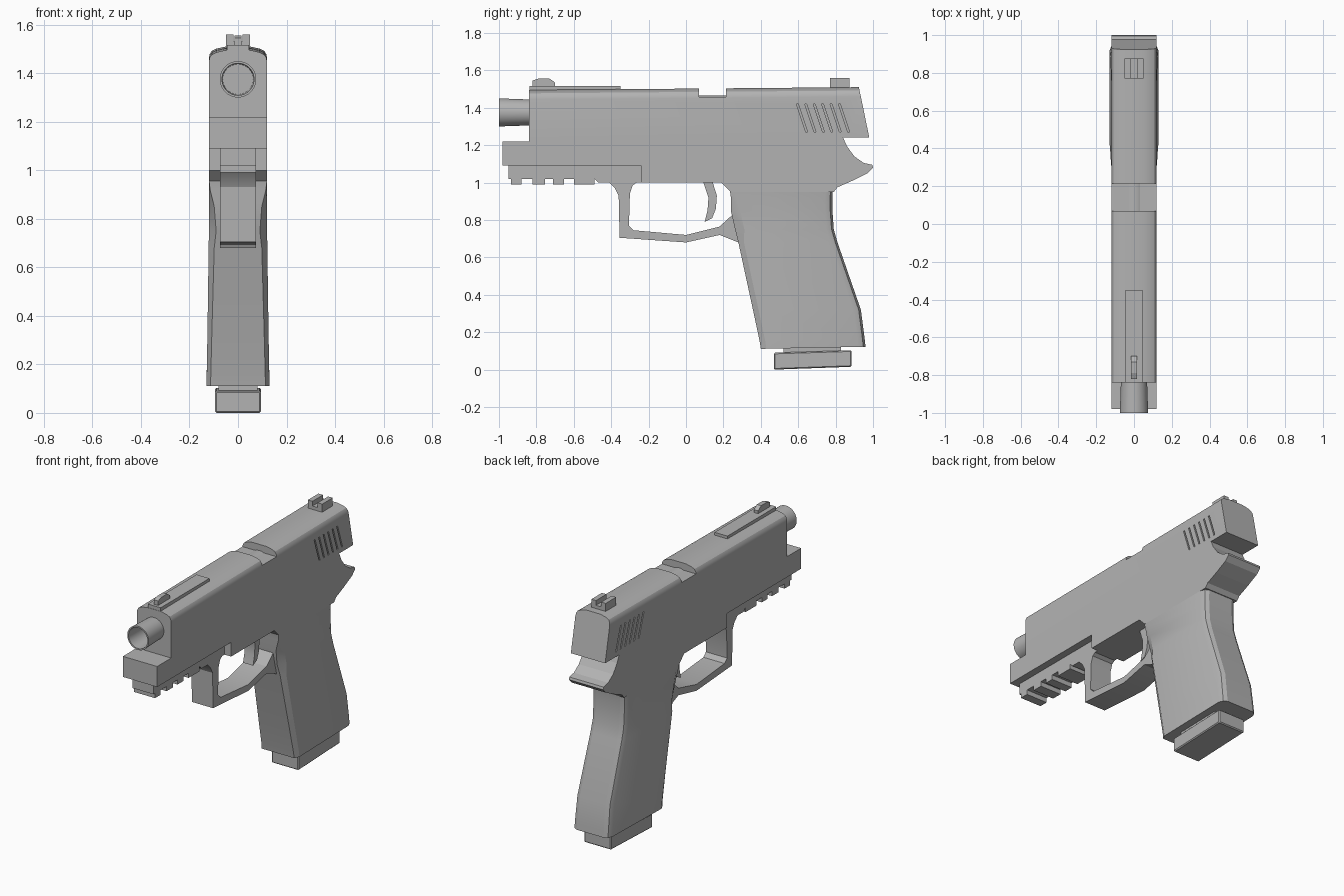
import bpy, bmesh, math

if "Cube" in bpy.data.objects:
    bpy.data.objects.remove(bpy.data.objects["Cube"])

GREY = (0.45, 0.45, 0.45, 1.0)
grey = bpy.data.materials.new("plain grey")
grey.use_nodes = True
grey.diffuse_color = GREY
grey.node_tree.nodes["Principled BSDF"].inputs["Base Color"].default_value = GREY


def loft(name, rings, smooth=None):
    """Join rings of equal length with side faces and cap both ends."""
    bm = bmesh.new()
    loops = [[bm.verts.new(p) for p in ring] for ring in rings]
    n = len(loops[0])
    for a, b in zip(loops, loops[1:]):
        for i in range(n):
            bm.faces.new((a[i], a[(i + 1) % n], b[(i + 1) % n], b[i]))
    bm.faces.new(loops[0])
    bm.faces.new(loops[-1])
    bmesh.ops.recalc_face_normals(bm, faces=bm.faces)
    mesh = bpy.data.meshes.new(name)
    bm.to_mesh(mesh)
    bm.free()
    mesh.materials.append(grey)
    obj = bpy.data.objects.new(name, mesh)
    bpy.context.collection.objects.link(obj)
    if smooth:
        smooth_sharp(obj, smooth)
    return obj


def select_only(obj):
    bpy.ops.object.select_all(action='DESELECT')
    obj.select_set(True)
    bpy.context.view_layer.objects.active = obj


def smooth_sharp(obj, degrees):
    select_only(obj)
    bpy.ops.object.shade_smooth_by_angle(angle=math.radians(degrees))


def plate(name, outline, half, x=0, smooth=None):
    """Side outline of (y, z) points, extruded across the width."""
    return loft(name, [[(x + s * half, y, z) for y, z in outline] for s in (-1, 1)], smooth)


def box(name, half, y0, y1, z0, z1):
    return plate(name, [(y0, z0), (y1, z0), (y1, z1), (y0, z1)], half)


def lathe(name, steps, z, sides=40):
    """Steps of (radius, y) turned about an axis along y."""
    turn = [2 * math.pi * i / sides for i in range(sides)]
    return loft(name, [[(r * math.cos(a), y, z + r * math.sin(a)) for a in turn]
                       for r, y in steps], 35)


def cut(obj, cutter):
    mod = obj.modifiers.new("cut", 'BOOLEAN')
    mod.operation = 'DIFFERENCE'
    mod.solver = 'EXACT'
    mod.object = cutter
    select_only(obj)
    bpy.ops.object.modifier_apply(modifier=mod.name)
    bpy.data.objects.remove(cutter)


# Slide: rounded section with a sloped rear face
half_section = [(0.12, 1.24), (0.12, 1.445), (0.117, 1.463), (0.108, 1.477),
                (0.09, 1.486), (0.05, 1.495)]
section = half_section + [(-x, z) for x, z in reversed(half_section)]
slide = loft("slide", [
    [(x, -0.84, z) for x, z in section],
    [(x, 0.98 - 0.22 * (z - 1.24), z + (0.015 if z > 1.4 else 0)) for x, z in section]])

# Ejection port and slanted grip grooves
cut(slide, box("port_cutter", 0.2, 0.07, 0.215, 1.458, 1.6))
for side in (-1, 1):
    for i in range(6):
        y = 0.64 + 0.045 * i
        cut(slide, plate("groove_cutter", [(y, 1.27), (y + 0.01, 1.27),
                                           (y - 0.04, 1.42), (y - 0.05, 1.42)],
                         0.01, side * 0.12))
smooth_sharp(slide, 28)

# Barrel with open bore, and its chamber showing in the port
lathe("barrel", [(0.068, -0.8), (0.075, -1.0), (0.066, -1.0), (0.062, -0.82)], 1.375)
lathe("chamber", [(0.078, 0.05), (0.078, 0.23)], 1.387)

# Sights
box("top_rib", 0.045, -0.838, -0.35, 1.48, 1.517)
plate("front_sight", [(-0.82, 1.51), (-0.82, 1.545), (-0.79, 1.556), (-0.73, 1.556),
                      (-0.70, 1.535), (-0.70, 1.51)], 0.015)
notch = [(0.05, 1.5), (0.05, 1.56), (0.018, 1.56), (0.018, 1.53)]
notch += [(-x, z) for x, z in reversed(notch)]
loft("rear_sight", [[(x, y, z) for x, z in notch] for y in (0.77, 0.875)])

# Frame with the dust cover and the rear tang
plate("frame", [(-0.98, 1.09), (-0.24, 1.09), (-0.24, 1.0), (0.19, 1.0), (0.24, 0.95),
                (0.79, 0.95), (0.81, 0.975), (0.89, 1.01), (0.97, 1.05), (1.0, 1.08),
                (0.995, 1.095), (0.95, 1.105), (0.90, 1.14), (0.86, 1.195),
                (0.84, 1.24), (-0.84, 1.24), (-0.84, 1.22), (-0.98, 1.22)], 0.12)

# Accessory rail with teeth
rail = [(-0.95, 1.09), (-0.95, 1.02)]
for y0, y1 in ((-0.935, -0.88), (-0.82, -0.755), (-0.71, -0.652), (-0.60, -0.49)):
    rail += [(y0, 1.02), (y0, 0.99), (y1, 0.99), (y1, 1.02)]
rail += [(-0.47, 1.0), (-0.22, 1.0), (-0.22, 1.09)]
plate("accessory_rail", rail, 0.074)

# Trigger guard
plate("trigger_guard", [(-0.42, 1.01), (-0.38, 0.97), (-0.36, 0.93), (-0.355, 0.705),
                        (0.0, 0.68), (0.18, 0.72), (0.28, 0.68), (0.34, 0.72),
                        (0.26, 0.84), (0.24, 0.82), (0.18, 0.765), (0.0, 0.72),
                        (-0.28, 0.745), (-0.305, 0.77), (-0.30, 0.94),
                        (-0.285, 0.985), (-0.25, 1.01)], 0.074, smooth=20)

# Trigger
plate("trigger", [(0.09, 1.01), (0.14, 1.01), (0.165, 0.93), (0.16, 0.86), (0.14, 0.81),
                  (0.10, 0.79), (0.115, 0.85), (0.12, 0.92)], 0.035, smooth=35)

# Grip rows: height, front y, back y, half width, front half width, front chamfer
rows = [(0.955, 0.235, 0.785, 0.12, 0.119, 0.01),
        (0.92, 0.24, 0.782, 0.12, 0.115, 0.03),
        (0.85, 0.24, 0.783, 0.12, 0.098, 0.05),
        (0.75, 0.262, 0.79, 0.12, 0.09, 0.05),
        (0.68, 0.28, 0.81, 0.121, 0.098, 0.03),
        (0.32, 0.358, 0.935, 0.126, 0.108, 0.03),
        (0.16, 0.393, 0.955, 0.129, 0.112, 0.03),
        (0.115, 0.40, 0.96, 0.129, 0.114, 0.03)]
rings = []
for z, front, back, half, nose, chamfer in rows:
    side = [(nose, front), (half, front + chamfer), (half, back - 0.04),
            (half - 0.012, back - 0.012), (half - 0.035, back)]
    loop = side + [(-x, y) for x, y in reversed(side)]
    rings.append([(x, y, z + 0.02 * (y - 0.6) * (z < 0.2)) for x, y in loop])
loft("grip", rings, 25)

# Magazine neck and base
box("magazine_neck", 0.08, 0.52, 0.83, 0.08, 0.13)
base = plate("magazine_base", [(0.47, 0.0), (0.885, 0.015), (0.885, 0.103), (0.47, 0.09)], 0.095)
bevel = base.modifiers.new("soft_edges", 'BEVEL')
bevel.width = 0.006
bevel.segments = 1
